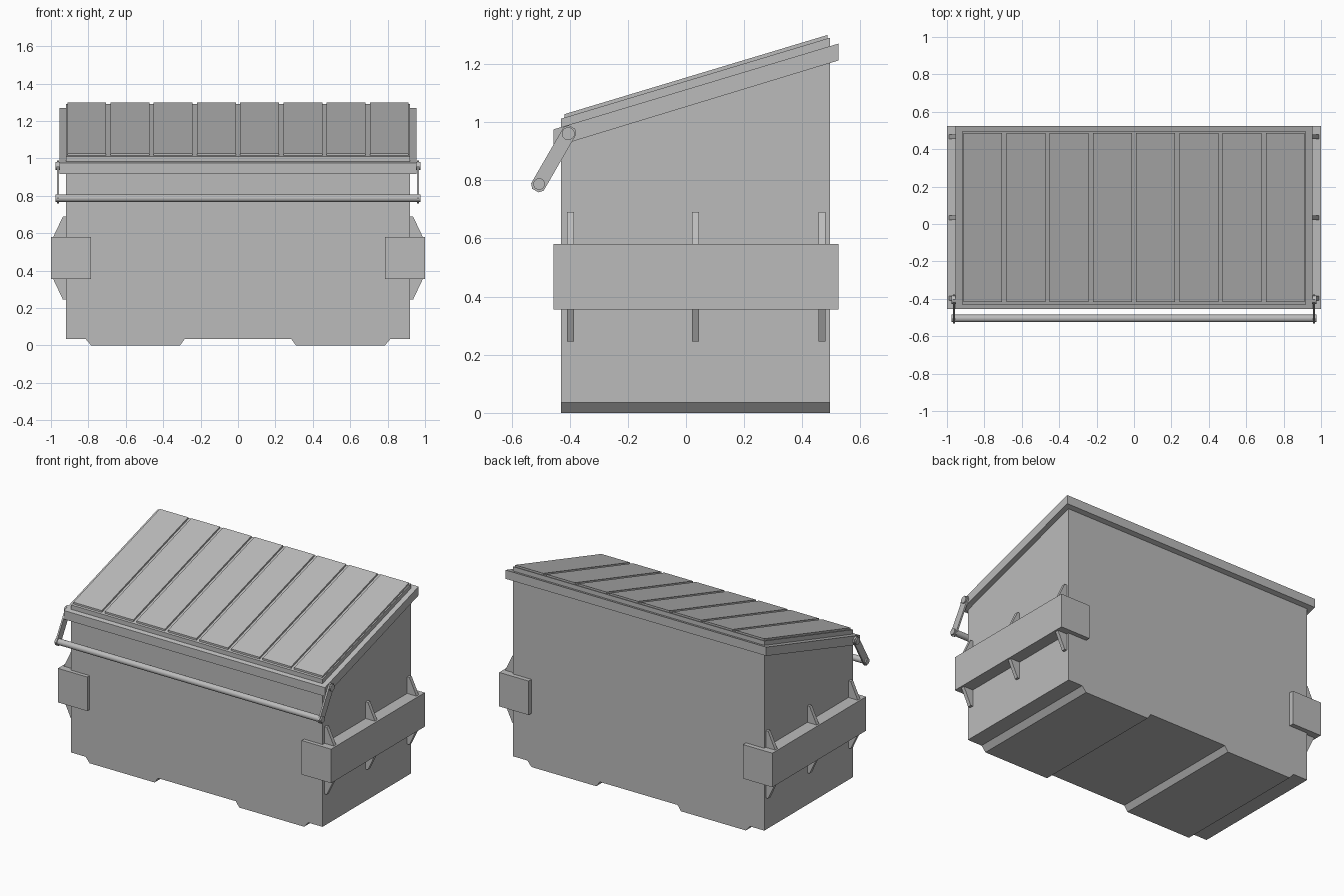
import bpy
from mathutils import Vector

cube = bpy.data.objects.get("Cube")
if cube:
    bpy.data.objects.remove(cube, do_unlink=True)

steel = bpy.data.materials.new("grey_steel")
steel.use_nodes = True
GREY = (0.5, 0.5, 0.5, 1)
steel.diffuse_color = GREY
steel.node_tree.nodes["Principled BSDF"].inputs["Base Color"].default_value = GREY


def prism(name, profile, axis, start, end):
    """Extrude a 2D profile along x (profile in y, z) or y (profile in x, z)."""
    def point(p, t):
        return (t, p[0], p[1]) if axis == "x" else (p[0], t, p[1])
    n = len(profile)
    verts = [point(p, t) for t in (start, end) for p in profile]
    faces = [list(range(n)), list(range(n, 2 * n))]
    faces += [(i, (i + 1) % n, n + (i + 1) % n, n + i) for i in range(n)]
    mesh = bpy.data.meshes.new(name)
    mesh.from_pydata(verts, [], faces)
    mesh.materials.append(steel)
    obj = bpy.data.objects.new(name, mesh)
    bpy.context.collection.objects.link(obj)
    bpy.context.view_layer.objects.active = obj
    bpy.ops.object.mode_set(mode="EDIT")
    bpy.ops.mesh.select_all(action="SELECT")
    bpy.ops.mesh.normals_make_consistent(inside=False)
    bpy.ops.object.mode_set(mode="OBJECT")
    return obj


def box(name, x, y, z):
    return prism(name, [(x[0], z[0]), (x[1], z[0]), (x[1], z[1]), (x[0], z[1])], "y", *y)


def rod(name, x0, x1, y, z, radius):
    bpy.ops.mesh.primitive_cylinder_add(vertices=20, radius=radius, depth=abs(x1 - x0),
                                        location=((x0 + x1) / 2, y, z),
                                        rotation=(0, 1.5708, 0))
    obj = bpy.context.object
    obj.name = name
    obj.data.materials.append(steel)
    bpy.ops.object.shade_smooth_by_angle()
    return obj


def slope(y, base):
    """Height of a plane parallel to the lid; base is its height at y = 0."""
    return base + 0.301 * y


def slab(name, x, y, low, high):
    profile = [(y[0], slope(y[0], low)), (y[1], slope(y[1], low)),
               (y[1], slope(y[1], high)), (y[0], slope(y[0], high))]
    return prism(name, profile, "x", *x)


FRONT, BACK, HALF = -0.43, 0.495, 0.92

# Container with a sloping top
prism("body", [(FRONT, 0.035), (BACK, 0.035), (BACK, slope(BACK, 1.1)),
               (FRONT, slope(FRONT, 1.1))], "x", -HALF, HALF)

# Rim around the opening, level underneath along the front edge
prism("rim", [(-0.455, 0.917), (-0.43, 0.917), (-0.385, 0.935), (0.525, 1.212),
              (0.525, 1.27), (-0.455, 0.975)], "x", -0.955, 0.955)

# Lid with raised panels
slab("lid_base", (-HALF, HALF), (FRONT, BACK), 1.1, 1.141)
PITCH = 0.231
for i in range(8):
    mid = (i - 3.5) * PITCH
    slab(f"lid_panel_{i + 1}", (mid - 0.104, mid + 0.104), (-0.418, 0.486), 1.13, 1.153)

# Floor skids
for side, s in (("right", -1), ("left", 1)):
    prism(f"{side}_skid", [(s * 0.815, 0.035), (s * 0.785, 0), (s * 0.31, 0),
                           (s * 0.285, 0.035)], "y", FRONT, BACK)

# Lifting pockets with wrapped end plates and gussets
for side, s in (("right", -1), ("left", 1)):
    pocket_z = (0.355, 0.58)
    box(f"{side}_pocket", (s * HALF, s), (-0.455, 0.525), pocket_z)
    box(f"{side}_front_plate", (s * 0.785, s * HALF), (-0.455, FRONT), pocket_z)
    box(f"{side}_back_plate", (s * 0.785, s * HALF), (BACK, 0.525), pocket_z)
    for place, y in (("front", -0.397), ("middle", 0.033), ("back", 0.467)):
        for level, root, tip in (("upper", 0.58, 0.69), ("lower", 0.355, 0.245)):
            prism(f"{side}_{place}_{level}_gusset",
                  [(s * HALF, root), (s * 0.988, root), (s * 0.936, tip), (s * HALF, tip)],
                  "y", y - 0.012, y + 0.012)

# Swinging bar with its arms and pivots
TOP, LOW = Vector((-0.405, 0.96)), Vector((-0.505, 0.787))
along = (LOW - TOP).normalized()
across = Vector((-along.y, along.x)) * 0.025
for side, s in (("right", -1), ("left", 1)):
    arm = []
    for end, d in ((TOP, -1), (LOW, 1)):
        for a, b in ((-1, 0.012), (-0.5, 0.026), (0.5, 0.026), (1, 0.012)):
            arm.append(end + along * d * b - across * a * d)
    prism(f"{side}_bar_arm", arm, "x", s * 0.957, s * 0.968)
    rod(f"{side}_bar_pivot", s * 0.94, s * 0.976, *TOP, 0.022)
rod("lifting_bar", -0.976, 0.976, *LOW, 0.02)
